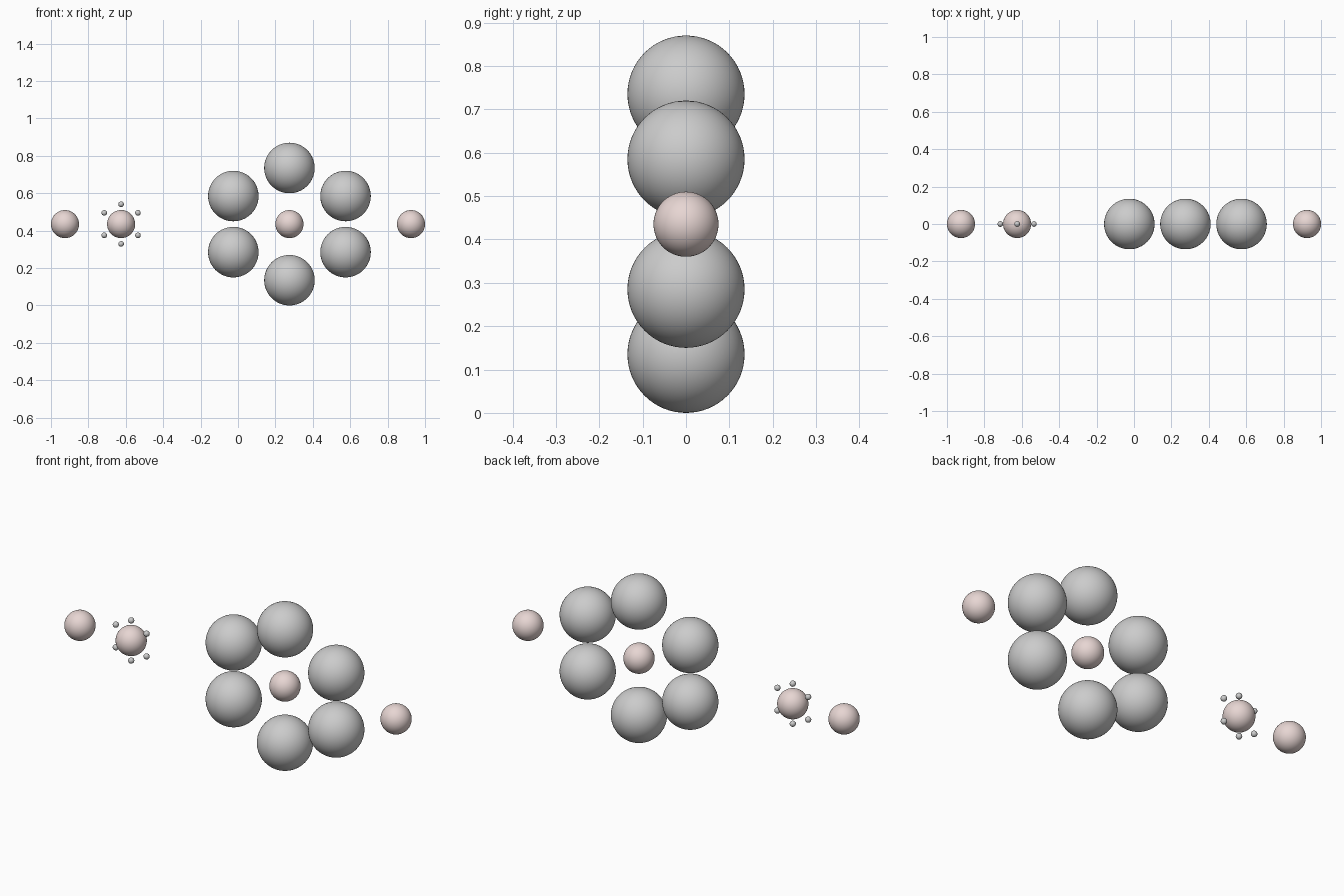
import bpy

if "Cube" in bpy.data.objects:
    bpy.data.objects.remove(bpy.data.objects["Cube"])

ZC = 0.435          # height of the row of centre spheres

pink = bpy.data.materials.new("pink")
pink.diffuse_color = (0.8, 0.67, 0.65, 1.0)
pink.use_nodes = True
pink.node_tree.nodes["Principled BSDF"].inputs["Base Color"].default_value = pink.diffuse_color


def ball(name, x, z, r, mat=None, segments=64, rings=32):
    bpy.ops.mesh.primitive_uv_sphere_add(
        segments=segments, ring_count=rings, radius=r, location=(x, 0, z))
    ob = bpy.context.object
    ob.name = name
    bpy.ops.object.shade_smooth()
    if mat:
        ob.data.materials.append(mat)
    return ob


def ring(name, x, dx, dz_side, dz_pole, r, segments, rings):
    # six spheres in a hexagon standing in the xz plane
    spots = [(0, dz_pole), (dx, dz_side), (dx, -dz_side),
             (0, -dz_pole), (-dx, -dz_side), (-dx, dz_side)]
    for i, (ox, oz) in enumerate(spots, 1):
        ball(f"{name}_{i}", x + ox, ZC + oz, r, None, segments, rings)


# equal pink spheres: two lone ones at the ends, two inside the rings
for name, x in (("left_end_sphere", -0.925), ("small_ring_centre", -0.625),
                ("large_ring_centre", 0.275), ("right_end_sphere", 0.925)):
    ball(name, x, ZC, 0.075, pink)

# ring of large grey spheres
ring("large_sphere", 0.275, 0.3, 0.15, 0.3, 0.135, 64, 32)

# ring of tiny grey spheres
ring("tiny_sphere", -0.625, 0.09, 0.06, 0.106, 0.015, 32, 16)
